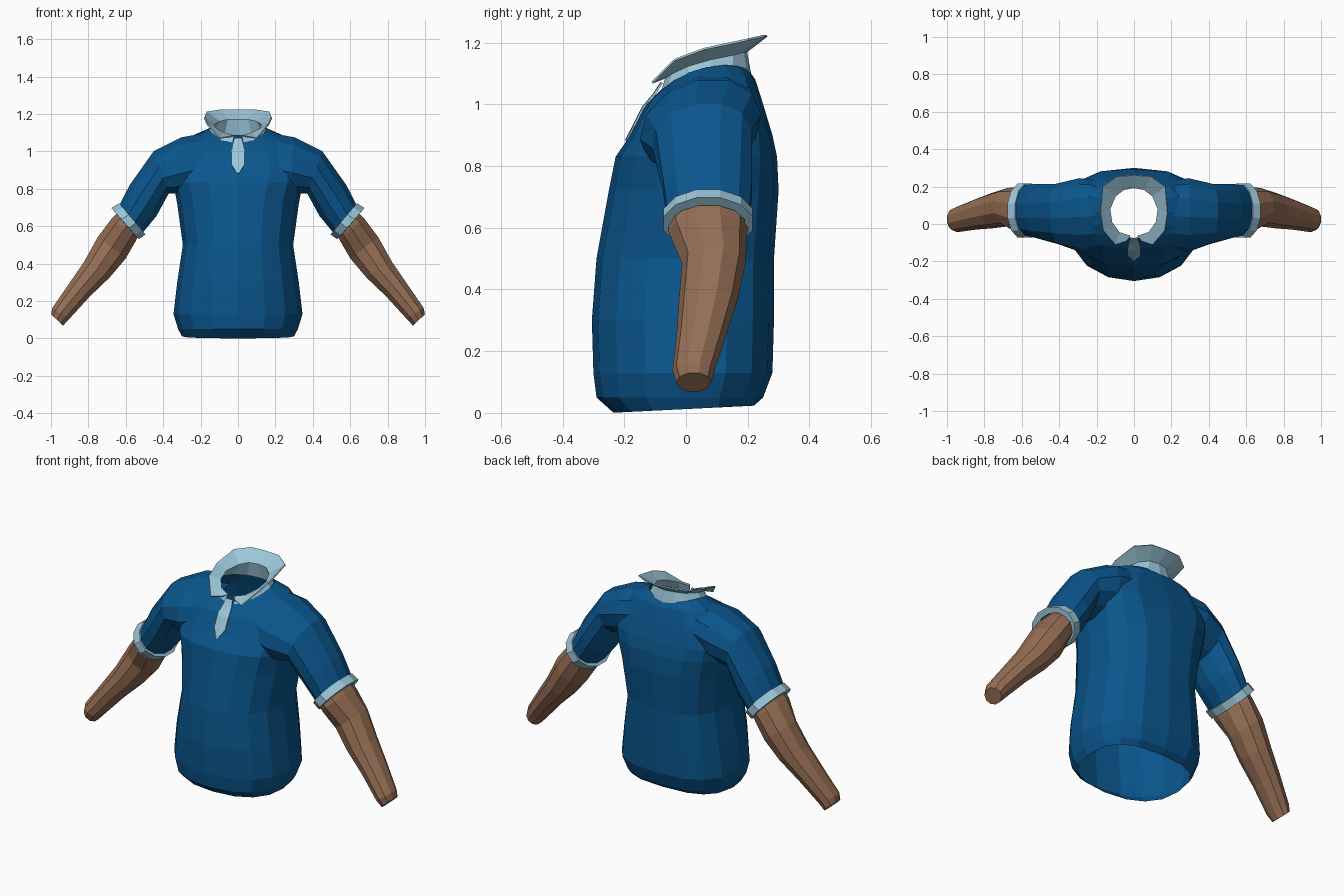
import bpy, bmesh, math
from mathutils import Vector

cube = bpy.data.objects.get("Cube")
if cube:
    bpy.data.objects.remove(cube, do_unlink=True)


def material(name, rgb):
    m = bpy.data.materials.new(name)
    m.use_nodes = True
    m.diffuse_color = (*rgb, 1)
    bsdf = next(n for n in m.node_tree.nodes if n.type == 'BSDF_PRINCIPLED')
    bsdf.inputs["Base Color"].default_value = (*rgb, 1)
    bsdf.inputs["Roughness"].default_value = 0.8
    return m


BLUE = material("shirt_blue", (0.003, 0.092, 0.265))
PALE = material("trim_pale_blue", (0.33, 0.57, 0.70))
SKIN = material("skin_brown", (0.30, 0.155, 0.088))


def finish(name, bm, mats):
    bmesh.ops.recalc_face_normals(bm, faces=bm.faces)
    mesh = bpy.data.meshes.new(name)
    bm.to_mesh(mesh)
    bm.free()
    for m in mats:
        mesh.materials.append(m)
    obj = bpy.data.objects.new(name, mesh)
    bpy.context.scene.collection.objects.link(obj)
    return obj


def loft(name, rings, mats, closed=True, caps=True, cap_slot=0):
    """Skin a list of equally long point rows; caps close both ends."""
    bm = bmesh.new()
    rows = [[bm.verts.new(p) for p in ring] for ring in rings]
    n = len(rows[0])
    for a, b in zip(rows, rows[1:]):
        for i in range(n if closed else n - 1):
            j = (i + 1) % n
            bm.faces.new((a[i], a[j], b[j], b[i]))
    if caps:
        for row in (rows[0], rows[-1]):
            bm.faces.new(row).material_index = cap_slot
    return finish(name, bm, mats)


def power(v, p):
    return math.copysign(abs(v) ** p, v) if abs(v) > 1e-6 else 0.0


def torso_ring(z, half, front, back, square=0.9, tilt=0, lift=0, n=16):
    """Rounded section; a lower square value gives a boxier outline."""
    mid, depth = (front + back) / 2, (back - front) / 2
    pts = []
    for i in range(n):
        a = math.tau * i / n
        x, y = math.sin(a), -math.cos(a)
        p = square * (0.85 if y > 0 else 1)
        x, y = power(x, p), power(y, p)
        pts.append((half * x, mid + depth * y,
                    z + tilt * depth * y + lift * x * x))
    return pts


def limb_ring(side, top, bottom, front, back, lean=0, n=12):
    """Ring spanning a top and bottom (x, z) point and a depth range."""
    t = Vector((top[0], back, top[1]))
    b = Vector((bottom[0], front, bottom[1]))
    mid, half = (t + b) / 2, (t - b) / 2
    pts = []
    for i in range(n):
        a = math.tau * (i + 0.5) / n
        c, s = 1.03 * math.cos(a), 1.03 * math.sin(a)
        pts.append((side * (mid.x + half.x * c), mid.y + half.y * s + lean * c,
                    mid.z + half.z * c))
    return pts


# Torso: stacked rings from hem to neckline
TORSO = [
    (0.012, 0.30, -0.235, 0.22, 0.85, 0.05), (0.05, 0.32, -0.29, 0.25),
    (0.13, 0.345, -0.30, 0.28), (0.30, 0.325, -0.305, 0.285),
    (0.50, 0.295, -0.29, 0.285), (0.72, 0.325, -0.25, 0.30),
    (0.83, 0.345, -0.228, 0.295, 0.8), (0.90, 0.345, -0.18, 0.28, 0.72),
    (1.00, 0.32, -0.13, 0.25, 0.72), (1.055, 0.245, -0.098, 0.225, 0.8, 0.15, 0.025),
    (1.08, 0.157, -0.075, 0.205, 1, 0.2, 0.04),
]
shirt = loft("shirt_body", [torso_ring(*r) for r in TORSO], [BLUE, PALE], cap_slot=1)

# Limb sections: top (x, z), bottom (x, z), front y, back y, backward lean
SLEEVE = [
    ((0.165, 1.10), (0.165, 0.81), -0.12, 0.22, 0.04),
    ((0.30, 1.077), (0.28, 0.775), -0.14, 0.235, 0.04),
    ((0.45, 1.003), (0.37, 0.775), -0.105, 0.21, 0.02),
    ((0.58, 0.82), (0.435, 0.655), -0.075, 0.215),
    ((0.635, 0.712), (0.505, 0.57), -0.062, 0.207),
]
CUFF = [
    ((0.62, 0.705), (0.51, 0.575), -0.05, 0.195),
    ((0.636, 0.724), (0.494, 0.556), -0.073, 0.217),
    ((0.677, 0.698), (0.53, 0.53), -0.073, 0.217),
    ((0.655, 0.672), (0.55, 0.55), -0.045, 0.19),
]
ARM = [
    ((0.63, 0.69), (0.52, 0.57), -0.055, 0.195),
    ((0.672, 0.648), (0.545, 0.52), -0.052, 0.195),
    ((0.75, 0.545), (0.60, 0.425), -0.01, 0.19),
    ((0.825, 0.41), (0.685, 0.325), -0.02, 0.165),
    ((0.907, 0.29), (0.79, 0.225), -0.028, 0.13),
    ((0.993, 0.165), (0.90, 0.105), -0.042, 0.09),
    ((1.0, 0.13), (0.935, 0.068), -0.03, 0.08),
]
sleeves = []
for label, side in (("left", 1), ("right", -1)):
    sleeves.append(loft(label + "_sleeve", [limb_ring(side, *r) for r in SLEEVE], [BLUE]))
    loft(label + "_cuff", [limb_ring(side, *r) for r in CUFF], [PALE], caps=False)
    loft(label + "_arm", [limb_ring(side, *r, n=10) for r in ARM], [SKIN])

# Join the sleeves to the body, then open the neck and hem
for s in sleeves:
    mod = shirt.modifiers.new("join_sleeve", 'BOOLEAN')
    mod.operation = 'UNION'
    mod.solver = 'EXACT'
    mod.object = s
bpy.context.view_layer.update()
depsgraph = bpy.context.evaluated_depsgraph_get()
joined = bpy.data.meshes.new_from_object(shirt.evaluated_get(depsgraph))
shirt.modifiers.clear()
shirt.data = joined
for s in sleeves:
    bpy.data.objects.remove(s, do_unlink=True)
bm = bmesh.new()
bm.from_mesh(joined)
bmesh.ops.delete(bm, geom=[f for f in bm.faces if f.material_index == 1], context='FACES')
bm.to_mesh(joined)
bm.free()


def mirrored(half):
    """Extend a front-to-back half row across the centre line."""
    return half + [(-x, y, z) for x, y, z in reversed(half[:-1])]


def thicken(obj, amount):
    mod = obj.modifiers.new("thickness", 'SOLIDIFY')
    mod.thickness = amount
    mod.offset = 0


# Collar: neckline, fold and flared outer edge
NECK = [(0.03, -0.078, 1.04), (0.09, -0.062, 1.05), (0.145, 0.005, 1.085),
        (0.16, 0.08, 1.105), (0.135, 0.15, 1.095), (0.075, 0.20, 1.085), (0, 0.21, 1.085)]
FOLD = [(0.02, -0.065, 1.085), (0.08, -0.045, 1.10), (0.12, 0.01, 1.125),
        (0.13, 0.08, 1.145), (0.10, 0.15, 1.16), (0.055, 0.185, 1.17), (0, 0.195, 1.17)]
EDGE = [(0.04, -0.09, 1.08), (0.10, -0.11, 1.07), (0.165, -0.035, 1.145),
        (0.18, 0.06, 1.18), (0.168, 0.20, 1.21), (0.09, 0.255, 1.222), (0, 0.262, 1.222)]
collar = loft("collar", [mirrored(r) for r in (NECK, FOLD, EDGE)], [PALE],
              closed=False, caps=False)
thicken(collar, 0.007)

# Placket: narrow pointed strip below the collar
PLACKET = [(0.02, -0.078, 1.07), (0.03, -0.104, 1.03), (0.035, -0.138, 0.99),
           (0.035, -0.168, 0.93), (0.004, -0.193, 0.882)]
placket = loft("placket", [[(-w, y, z), (0, y - 0.002, z), (w, y, z)] for w, y, z in PLACKET],
               [PALE], closed=False, caps=False)
thicken(placket, 0.007)
